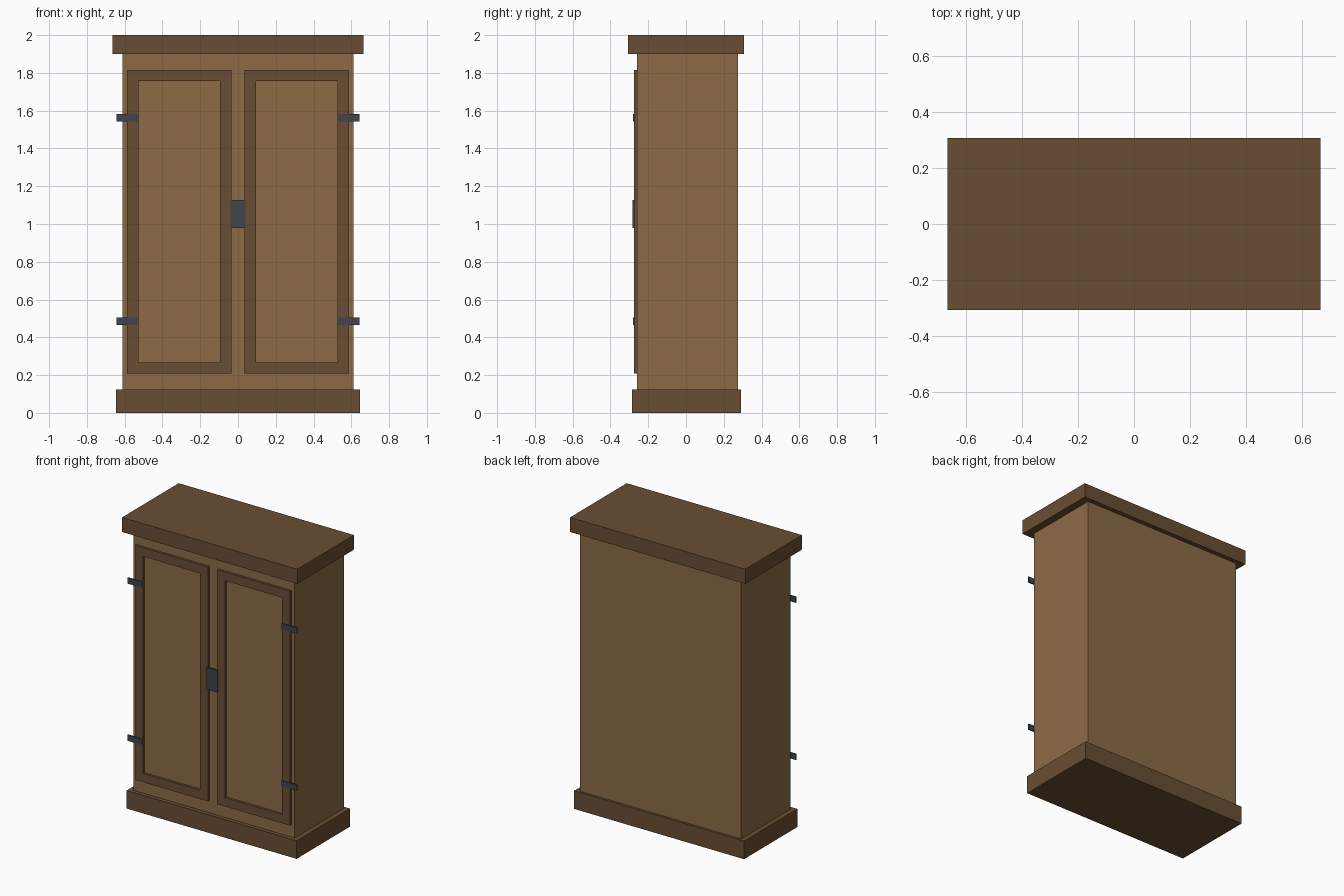
import bpy
import bmesh

if "Cube" in bpy.data.objects:
    bpy.data.objects.remove(bpy.data.objects["Cube"])


def material(name, rgb):
    m = bpy.data.materials.new(name)
    m.diffuse_color = (*rgb, 1.0)
    m.use_nodes = True
    m.node_tree.nodes["Principled BSDF"].inputs["Base Color"].default_value = m.diffuse_color
    return m


LIGHT_WOOD = material("light wood", (0.262, 0.147, 0.061))
DARK_WOOD = material("dark wood", (0.141, 0.076, 0.033))
IRON = material("dark iron", (0.054, 0.058, 0.070))


def finish(name, bm, mat):
    bmesh.ops.recalc_face_normals(bm, faces=bm.faces)
    mesh = bpy.data.meshes.new(name)
    bm.to_mesh(mesh)
    bm.free()
    mesh.materials.append(mat)
    obj = bpy.data.objects.new(name, mesh)
    bpy.context.collection.objects.link(obj)
    return obj


def box(name, x, y, z, mat):
    """Box from (low, high) ranges on each axis."""
    bm = bmesh.new()
    bmesh.ops.create_cube(bm, size=1.0)
    for v in bm.verts:
        v.co = [r[0] if c < 0 else r[1] for c, r in zip(v.co, (x, y, z))]
    return finish(name, bm, mat)


def frame(name, x, y, z, width, mat):
    """Rectangular door frame: two mitred rings joined into a solid."""
    bm = bmesh.new()
    loops = []
    for depth in y:
        for inset in (0.0, width):
            x0, x1 = x[0] + inset, x[1] - inset
            z0, z1 = z[0] + inset, z[1] - inset
            loops.append([bm.verts.new((a, depth, b))
                          for a, b in ((x0, z0), (x1, z0), (x1, z1), (x0, z1))])
    front_out, front_in, back_out, back_in = loops
    for a, b in ((front_out, front_in), (front_in, back_in),
                 (back_in, back_out), (back_out, front_out)):
        for i in range(4):
            j = (i + 1) % 4
            bm.faces.new((a[i], a[j], b[j], b[i]))
    return finish(name, bm, mat)


# Carcass, plinth and cornice
box("cabinet_body", (-0.612, 0.612), (-0.259, 0.276), (0.12, 1.91), LIGHT_WOOD)
box("plinth", (-0.645, 0.645), (-0.286, 0.292), (0.0, 0.124), DARK_WOOD)
box("cornice", (-0.665, 0.665), (-0.307, 0.307), (1.9, 2.0), DARK_WOOD)

# Doors and hinges, mirrored left and right
for side, s in (("left", -1), ("right", 1)):
    span = sorted((s * 0.035, s * 0.587))
    frame(side + "_door_frame", span, (-0.275, -0.257), (0.208, 1.816), 0.06, DARK_WOOD)
    hinge_span = sorted((s * 0.527, s * 0.643))
    for level, z in (("lower", 0.484), ("upper", 1.562)):
        box(f"{side}_{level}_hinge", hinge_span, (-0.281, -0.272),
            (z - 0.02, z + 0.02), IRON)

# Lock plate between the doors
box("lock_plate", (-0.04, 0.04), (-0.282, -0.27), (0.978, 1.128), IRON)
